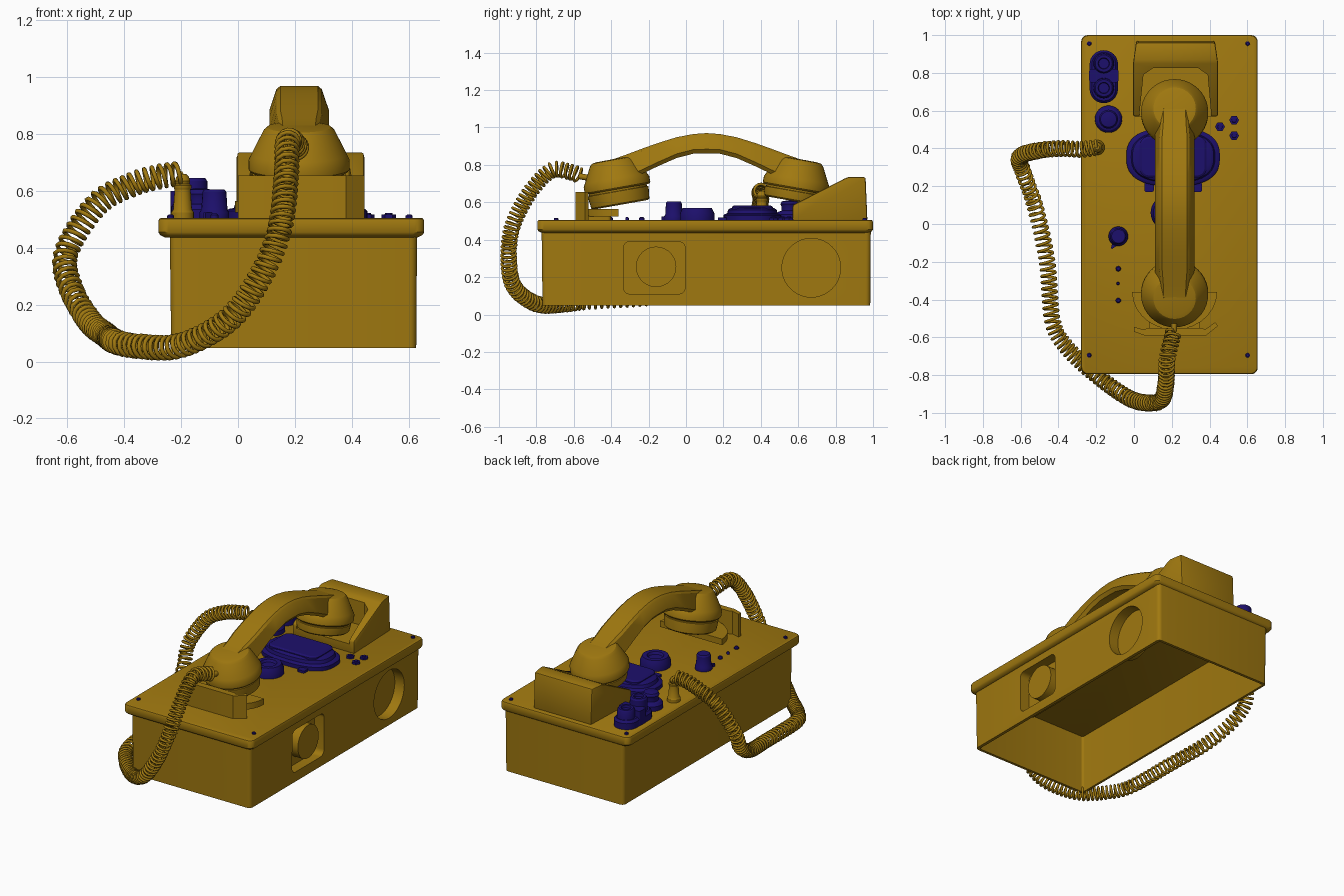
import bpy, bmesh
from math import sin, cos, pi, radians
from mathutils import Vector, Matrix

if "Cube" in bpy.data.objects:
    bpy.data.objects.remove(bpy.data.objects["Cube"])


def material(name, rgb):
    m = bpy.data.materials.new(name)
    m.diffuse_color = (*rgb, 1)
    m.use_nodes = True
    m.node_tree.nodes["Principled BSDF"].inputs["Base Color"].default_value = m.diffuse_color
    return m


GOLD = material("ochre", (0.352, 0.190, 0.005))
NAVY = material("navy", (0.012, 0.005, 0.150))
TOP = 0.505   # height of the deck the controls sit on


def smooth(ob, angle=32):
    ob.data.shade_smooth()
    ob.data.set_sharp_from_angle(angle=radians(angle))


def loft(name, loops, mat=GOLD):
    """Skin a list of equal point loops and cap both ends."""
    n = len(loops[0])
    verts = [tuple(p) for l in loops for p in l]
    faces = [(k*n + i, k*n + (i+1) % n, (k+1)*n + (i+1) % n, (k+1)*n + i)
             for k in range(len(loops)-1) for i in range(n)]
    faces += [tuple(range(n)), tuple(range((len(loops)-1)*n, len(loops)*n))]
    me = bpy.data.meshes.new(name)
    me.from_pydata(verts, [], faces)
    bm = bmesh.new()
    bm.from_mesh(me)
    bmesh.ops.recalc_face_normals(bm, faces=bm.faces)
    bm.to_mesh(me)
    bm.free()
    me.materials.append(mat)
    ob = bpy.data.objects.new(name, me)
    bpy.context.collection.objects.link(ob)
    smooth(ob)
    return ob


def rrect(x0, x1, y0, y1, r, n=5):
    pts = []
    for k, (cx, cy) in enumerate([(x1-r, y1-r), (x0+r, y1-r), (x0+r, y0+r), (x1-r, y0+r)]):
        for i in range(n+1):
            a = pi/2*(k + i/n)
            pts.append((cx + r*cos(a), cy + r*sin(a)))
    return pts


def circle(cx, cy, r, n=32):
    return [(cx + r*cos(2*pi*i/n), cy + r*sin(2*pi*i/n)) for i in range(n)]


def at_z(pts, z):
    return [(x, y, z) for x, y in pts]


def at_x(pts, x):
    return [(x, y, z) for y, z in pts]


def prism(name, pts, z0, z1, mat=GOLD):
    return loft(name, [at_z(pts, z0), at_z(pts, z1)], mat)


def side_prism(name, pts, x0, x1, mat=GOLD):
    return loft(name, [at_x(pts, x0), at_x(pts, x1)], mat)


def turned(name, profile, loc, mat=NAVY, n=32, tilt=0):
    """Lathe an (r, h) profile about z, then tilt about x."""
    ob = loft(name, [at_z(circle(0, 0, max(r, 0.0005), n), h) for r, h in profile], mat)
    ob.data.transform(Matrix.Translation(loc) @ Matrix.Rotation(radians(tilt), 4, 'X'))
    return ob


def boolean(ob, tool, op='DIFFERENCE'):
    m = ob.modifiers.new("cut", 'BOOLEAN')
    m.object, m.operation, m.solver = tool, op, 'EXACT'
    bpy.context.view_layer.objects.active = ob
    bpy.ops.object.modifier_apply(modifier=m.name)
    bpy.data.objects.remove(tool)
    smooth(ob)


# Hollow case, open underneath, with recesses on the right side
case = loft("case", [at_z(rrect(-.235, .627, -.767, .985, .025), .047),
                     at_z(rrect(-.24, .63, -.772, .988, .025), .46)])
boolean(case, prism("cavity", rrect(-.22, .607, -.75, .967, .015), -.1, .445))
boolean(case, side_prism("pan_a", rrect(-.345, .005, .10, .40, .04), .54, .615), 'UNION')
boolean(case, side_prism("pan_b", circle(.67, .25, .168, 40), .54, .615), 'UNION')
boolean(case, side_prism("cut_a", rrect(-.335, -.005, .11, .39, .035), .56, .7))
boolean(case, side_prism("cut_b", circle(.67, .25, .157, 40), .56, .7))
side_prism("side_boss", circle(-.16, .255, .108, 40), .55, .622)

# Overhanging deck
D = (-.28, .655, -.795, 1.0)
loft("deck", [at_z(rrect(D[0]+i, D[1]-i, D[2]+i, D[3]-i, .035), z)
              for i, z in [(.022, .437), (.006, .445), (0, .455), (0, .495), (.003, .502), (.008, TOP)]])

# Rear cradle: sloped block, narrower at the back, with a pocket for the earpiece
rear = side_prism("rear_cradle", [(.57, .5), (.57, .585), (.85, .728), (.87, .735), (.96, .735), (.97, .5)],
                  -.005, .445)
for v in rear.data.vertices:
    if v.co.y > .9:
        v.co.x = .22 + (v.co.x - .22)*.93
bev = rear.modifiers.new("bevel", 'BEVEL')
bev.width, bev.segments, bev.limit_method = .01, 2, 'ANGLE'
bpy.context.view_layer.objects.active = rear
bpy.ops.object.modifier_apply(modifier="bevel")
boolean(rear, prism("pocket", [(.01, .4), (.05, .79), (.1, .825), (.34, .825), (.39, .79), (.425, .4)], .56, .9))

# Front cradle: upright lip and half-round ledge
prism("front_cradle_lip", [(0, -.545), (.055, -.56), (.07, -.55), (.36, -.55), (.375, -.56), (.43, -.52),
                           (.445, -.54), (.38, -.592), (.06, -.592), (.0, -.57)], .5, .655)
prism("front_cradle_ledge", [(.215 + .225*cos(a), -.36 + .2*sin(a))
                             for a in [pi + pi*i/14 for i in range(15)]], .525, .565)
prism("front_cradle_foot", rrect(.08, .35, -.56, -.40, .02), .5, .53)

# Handset: two tilted cups and an arched handle, mirrored about y = .11
HX, HY = .215, .11
CUP = [(.135, -.03), (.172, -.03), (.178, -.022), (.178, .01), (.168, .03),
       (.125, .115), (.112, .127), (.09, .131), (0, .132)]
for part, s, drop in (("mouthpiece", -1, .115), ("earpiece", 1, .095)):
    c = (HX, HY + s*.48, .70)
    turned(part + "_cup", CUP, c, GOLD, 40, tilt=-s*10)
    turned(part + "_cap", [(.148, -drop), (.158, -drop+.008), (.164, -.05), (.164, -.042), (.157, -.04), (.157, -.02)],
           c, GOLD, 40, tilt=-s*10)
half = [(0, .97, .862), (.07, .965, .86), (.16, .948, .837), (.26, .917, .793),
        (.35, .885, .75), (.43, .855, .715), (.50, .83, .71), (.56, .815, .71)]
sections = [(HY - d, t, b) for d, t, b in half[:0:-1]] + [(HY + d, t, b) for d, t, b in half]
loops = []
for y, t, b in sections:
    k = min(1, 1.12 - abs(y - HY)*.5) if abs(y - HY) > .4 else 1
    right = [(.066, t), (.08, t-.012), (.105, b+.022), (.088, b)]
    loops.append([(HX + w*k, y, z) for w, z in right] + [(HX - w*k, y, z) for w, z in right[::-1]])
loft("handset_handle", loops)

# Coiled cord: helix swept along a smooth path
PATH = [Vector(p) for p in [
    (-.20, .405, .662), (-.28, .395, .65), (-.38, .40, .62), (-.50, .39, .55), (-.605, .355, .38), (-.585, .27, .25),
    (-.52, .08, .14), (-.46, -.2, .09), (-.43, -.52, .07), (-.35, -.66, .054), (-.2, -.8, .057), (-.03, -.92, .15),
    (.085, -.948, .31), (.15, -.925, .48), (.17, -.83, .66), (.175, -.72, .77), (.195, -.63, .765), (.21, -.57, .745)]]


def spline(pts, per=60):
    out = []
    q = [2*pts[0]-pts[1]] + pts + [2*pts[-1]-pts[-2]]
    for a, b, c, d in zip(q, q[1:], q[2:], q[3:]):
        for i in range(per):
            t = i/per
            out.append(.5*(2*b + (c-a)*t + (2*a-5*b+4*c-d)*t*t + (3*b-a-3*c+d)*t**3))
    return out + [pts[-1]]


def wire(name, pts, r):
    cu = bpy.data.curves.new(name, 'CURVE')
    cu.dimensions, cu.bevel_depth, cu.bevel_resolution, cu.use_fill_caps = '3D', r, 1, True
    sp = cu.splines.new('POLY')
    sp.points.add(len(pts)-1)
    for p, v in zip(sp.points, pts):
        p.co = (*v, 1)
    cu.materials.append(GOLD)
    ob = bpy.data.objects.new(name, cu)
    bpy.context.collection.objects.link(ob)
    bpy.ops.object.select_all(action='DESELECT')
    ob.select_set(True)
    bpy.context.view_layer.objects.active = ob
    bpy.ops.object.convert(target='MESH')


line = spline(PATH)
coil, phase, normal = [line[0]], 0.0, Vector((0, 1, 0))
for p, q in zip(line, line[1:]):
    tan = (q - p).normalized()
    normal = (normal - tan*normal.dot(tan)).normalized()
    side = tan.cross(normal)
    pitch = .034 if q.x < -.4 and -.55 < q.y < .3 else .026
    turn = 2*pi*(q - p).length/pitch
    steps = max(1, round(turn/.5))
    for i in range(steps):
        a = phase + turn*i/steps
        coil.append(p.lerp(q, i/steps) + .038*(cos(a)*normal + sin(a)*side))
    phase += turn
wire("coiled_cord", coil + [line[-1], Vector((.212, -.53, .735))], .008)
turned("cord_connector", [(.04, 0), (.04, .02), (.033, .03), (.028, .10), (.031, .105), (.031, .115), (.024, .12),
                          (.027, .13), (.022, .145), (.012, .155)], (-.195, .405, TOP), GOLD, 20)
turned("cord_strain_relief", [(.016, -.03), (.016, .02), (.01, .03)], (.212, -.545, .735), GOLD, 12, tilt=80)

# Twin socket: stadium plate, two barrels and a strap
loft("twin_socket_plate", [at_z(rrect(-.235+i, -.085-i, .64+i, .92-i, .074-i, 8), z)
                           for i, z in [(0, TOP), (0, .545), (.012, .56)]], NAVY)
for i, (y, h) in enumerate([(.85, .115), (.72, .14)]):
    turned(f"socket_barrel_{i}", [(.055, .05), (.052, h-.01), (.045, h), (.03, h), (.027, h-.015), (0, h-.015)],
           (-.16, y, TOP), n=24)
prism("socket_strap", rrect(-.237, -.083, .75, .82, .01), TOP, .6, NAVY)

# Round push knob and central rotary knob
turned("push_knob", [(.072, 0), (.072, .03), (.06, .045), (.045, .05), (.045, .075), (.05, .085), (.042, .1), (.015, .105),
                     (0, .105)], (-.135, .555, TOP))
turned("centre_knob", [(.092, 0), (.092, .035), (.078, .065), (.05, .065), (.042, .05), (0, .05)], (.18, .06, TOP))


# Large oval housing with stepped layers and raised bridge
def oval(w, d, z, e=2.6, n=48):
    def f(v): return (abs(v)**(2/e))*(1 if v >= 0 else -1)
    return [(.207 + w*f(cos(2*pi*i/n)), .355 + d*f(sin(2*pi*i/n)), z) for i in range(n)]


loft("oval_housing", [oval(w, d, z) for w, d, z in [
    (.248, .155, TOP), (.248, .155, .53), (.24, .148, .537), (.222, .135, .54), (.215, .13, .56), (.195, .115, .57)]], NAVY)
loft("oval_bridge", [at_z(rrect(.03+i, .385-i, .245+i, .465-i, .05-i), z)
                     for i, z in [(0, .555), (0, .575), (.012, .583)]], NAVY)
for i, x in enumerate((.08, .335)):
    prism(f"oval_foot_{i}", rrect(x-.025, x+.025, .17, .22, .01), TOP, .52, NAVY)

# Pointer knob
turned("pointer_knob", [(.052, 0), (.052, .02), (.046, .03), (.042, .092), (.036, .1), (0, .1)], (-.083, -.065, TOP), n=20)
prism("knob_pointer", [(-.07, -.10), (-.11, -.08), (-.122, -.128), (-.115, -.132)], TOP, .525, NAVY)

# Studs, hex nuts and corner screws
for i, (x, y, r) in enumerate([(-.083, -.237, .014), (-.085, -.315, .009), (-.083, -.405, .014)]):
    turned(f"stud_{i}", [(r, 0), (r, .01), (r*.6, .016)], (x, y, TOP), n=12)
for i, (x, y) in enumerate([(.455, .515), (.53, .55), (.53, .468)]):
    turned(f"hex_nut_{i}", [(.026, 0), (.026, .012), (.014, .013), (.013, .018)], (x, y, TOP), n=6)
for i, (x, y) in enumerate([(x, y) for x in (-.237, .602) for y in (-.695, .955)]):
    turned(f"corner_screw_{i}", [(.012, 0), (.012, .008), (.007, .012)], (x, y, TOP), n=12)
